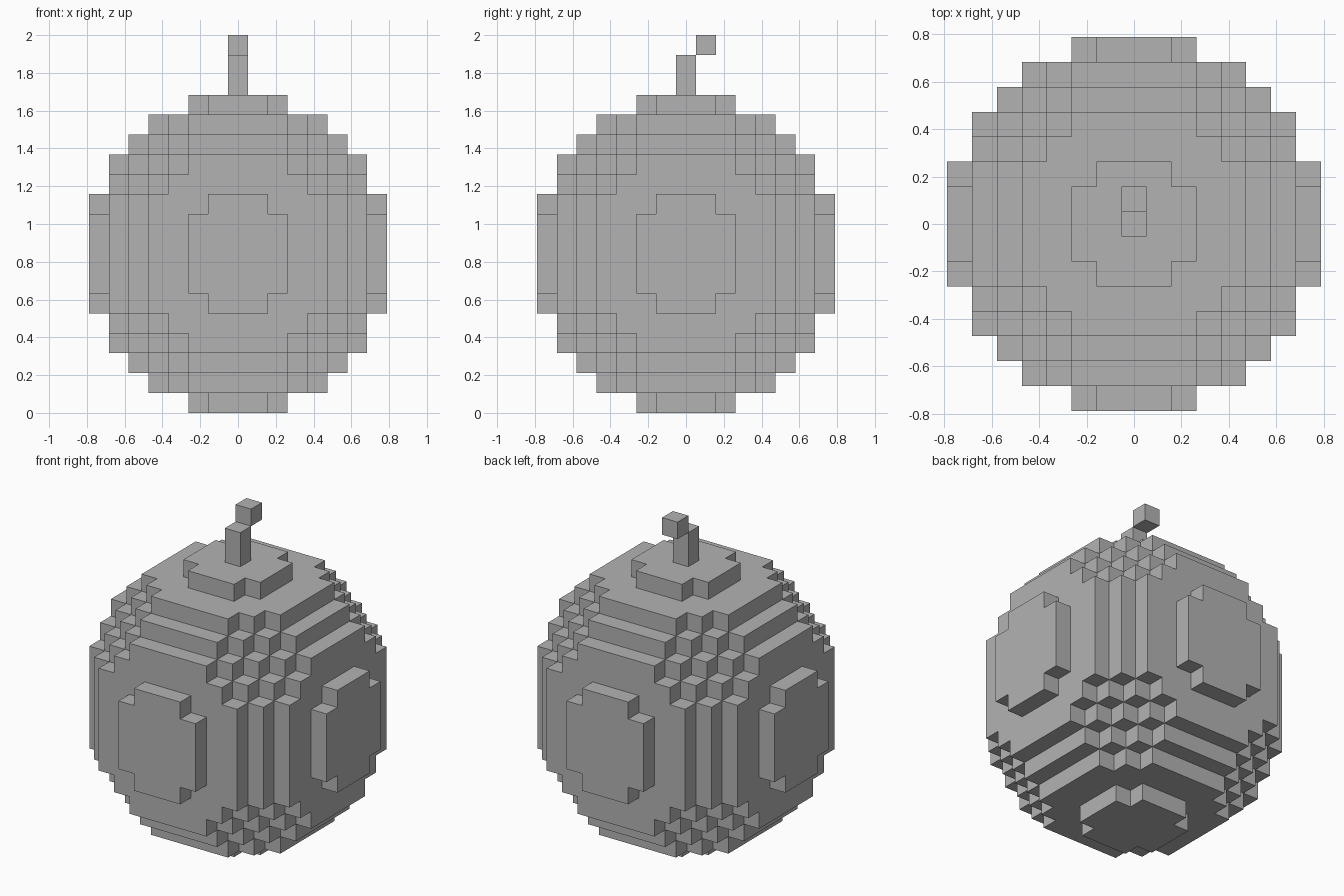
import bpy
import bmesh
from mathutils import Vector

cube = bpy.data.objects.get("Cube")
if cube:
    bpy.data.objects.remove(cube, do_unlink=True)

UNIT = 2 / 19          # edge of one block
LAYERS = 16            # height of the body in blocks
REACH = 7              # blocks from the centre to the side
ROUNDNESS = 56         # squared radius that decides which blocks are filled

grey = bpy.data.materials.new("plain_grey")
grey.diffuse_color = (0.45, 0.45, 0.45, 1)
grey.use_nodes = True
grey.node_tree.nodes["Principled BSDF"].inputs["Base Color"].default_value = grey.diffuse_color


def build_blocks(name, cells):
    """Make one object from the outer faces of a set of block cells."""
    bm = bmesh.new()
    for cell in cells:
        centre = Vector(cell) + Vector((0, 0, 0.5))
        for axis in range(3):
            for sign in (-1, 1):
                step = [0, 0, 0]
                step[axis] = sign
                if tuple(c + s for c, s in zip(cell, step)) in cells:
                    continue
                normal = Vector(step)
                u = Vector((0, 0, 0))
                u[(axis + 1) % 3] = 0.5
                v = normal.cross(u)
                mid = centre + normal / 2
                corners = (mid - u - v, mid + u - v, mid + u + v, mid - u + v)
                bm.faces.new([bm.verts.new(p * UNIT) for p in corners])
    bmesh.ops.remove_doubles(bm, verts=bm.verts, dist=UNIT / 100)
    mesh = bpy.data.meshes.new(name)
    bm.to_mesh(mesh)
    bm.free()
    mesh.materials.append(grey)
    obj = bpy.data.objects.new(name, mesh)
    bpy.context.collection.objects.link(obj)
    return obj


# Round body: a block sphere whose middle layer is doubled
body = set()
span = range(-REACH, REACH + 1)
for layer in range(LAYERS):
    k = layer - REACH if layer <= REACH else layer - REACH - 1
    body |= {(i, j, layer) for i in span for j in span
             if i * i + j * j + k * k <= ROUNDNESS}
build_blocks("round_body", body)

# Upright stem, two blocks tall
build_blocks("stem", {(0, 0, LAYERS), (0, 0, LAYERS + 1)})

# Stem tip, stepped up and back
build_blocks("stem_tip", {(0, 1, LAYERS + 2)})
